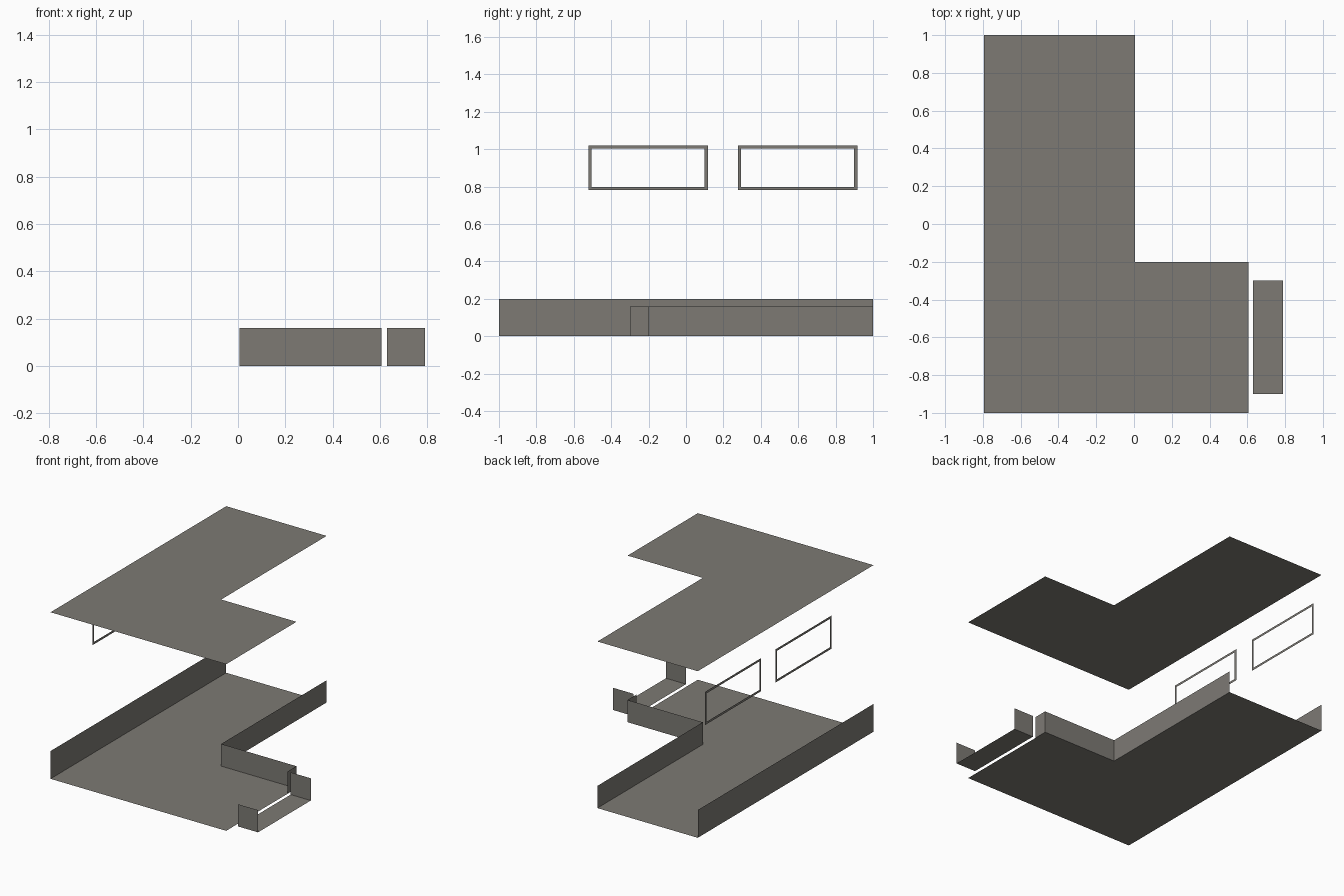
import bpy

if "Cube" in bpy.data.objects:
    bpy.data.objects.remove(bpy.data.objects["Cube"])

# Main dimensions
LEFT, INNER, RIGHT = -0.794, 0.006, 0.606
FRONT, STEP, BACK = -1.0, -0.2, 1.0
HIGH, LOW, ROOF = 0.2, 0.16, 1.2

grey = bpy.data.materials.new("warm_grey")
grey.diffuse_color = (0.205, 0.195, 0.175, 1)
grey.use_nodes = True
grey.node_tree.nodes["Principled BSDF"].inputs["Base Color"].default_value = grey.diffuse_color


def sheet(name, verts, faces):
    mesh = bpy.data.meshes.new(name)
    mesh.from_pydata(verts, [], faces)
    mesh.materials.append(grey)
    obj = bpy.data.objects.new(name, mesh)
    bpy.context.collection.objects.link(obj)
    return obj


def slab(name, outline, z):
    return sheet(name, [(x, y, z) for x, y in outline], [range(len(outline))])


def wall(name, path, height):
    # upright strip following a floor path
    n = len(path)
    verts = [(x, y, z) for z in (0, height) for x, y in path]
    return sheet(name, verts, [(i, i + 1, n + i + 1, n + i) for i in range(n - 1)])


def window_frame(name, yc, zc, w, h, border):
    # flat rectangular ring in the plane of the left wall
    corners = [(-1, -1), (1, -1), (1, 1), (-1, 1)]
    verts = [(LEFT, yc + sy * (w / 2 + b), zc + sz * (h / 2 + b))
             for b in (border, 0) for sy, sz in corners]
    return sheet(name, verts, [(i, (i + 1) % 4, 4 + (i + 1) % 4, 4 + i) for i in range(4)])


# L-shaped floor and raised roof
plan = [(LEFT, FRONT), (RIGHT, FRONT), (RIGHT, STEP),
        (INNER, STEP), (INNER, BACK), (LEFT, BACK)]
slab("floor", plan, 0)
slab("roof", plan, ROOF)

# Walls
wall("left_wall", [(LEFT, BACK), (LEFT, FRONT)], HIGH)
wall("right_wall", [(RIGHT, -0.3), (RIGHT, STEP), (INNER, STEP), (INNER, BACK)], LOW)

# Porch: floor with a cheek wall at each end
P0, P1 = 0.63, 0.79
slab("porch_floor", [(P0, -0.9), (P1, -0.9), (P1, -0.3), (P0, -0.3)], 0)
wall("porch_front_wall", [(P0, -0.9), (P1, -0.9)], LOW)
wall("porch_back_wall", [(P1, -0.3), (P0, -0.3)], LOW)

# Window frames above the left wall
for name, y in (("front_window_frame", -0.203), ("back_window_frame", 0.597)):
    window_frame(name, y, 0.9, 0.605, 0.205, 0.017)
